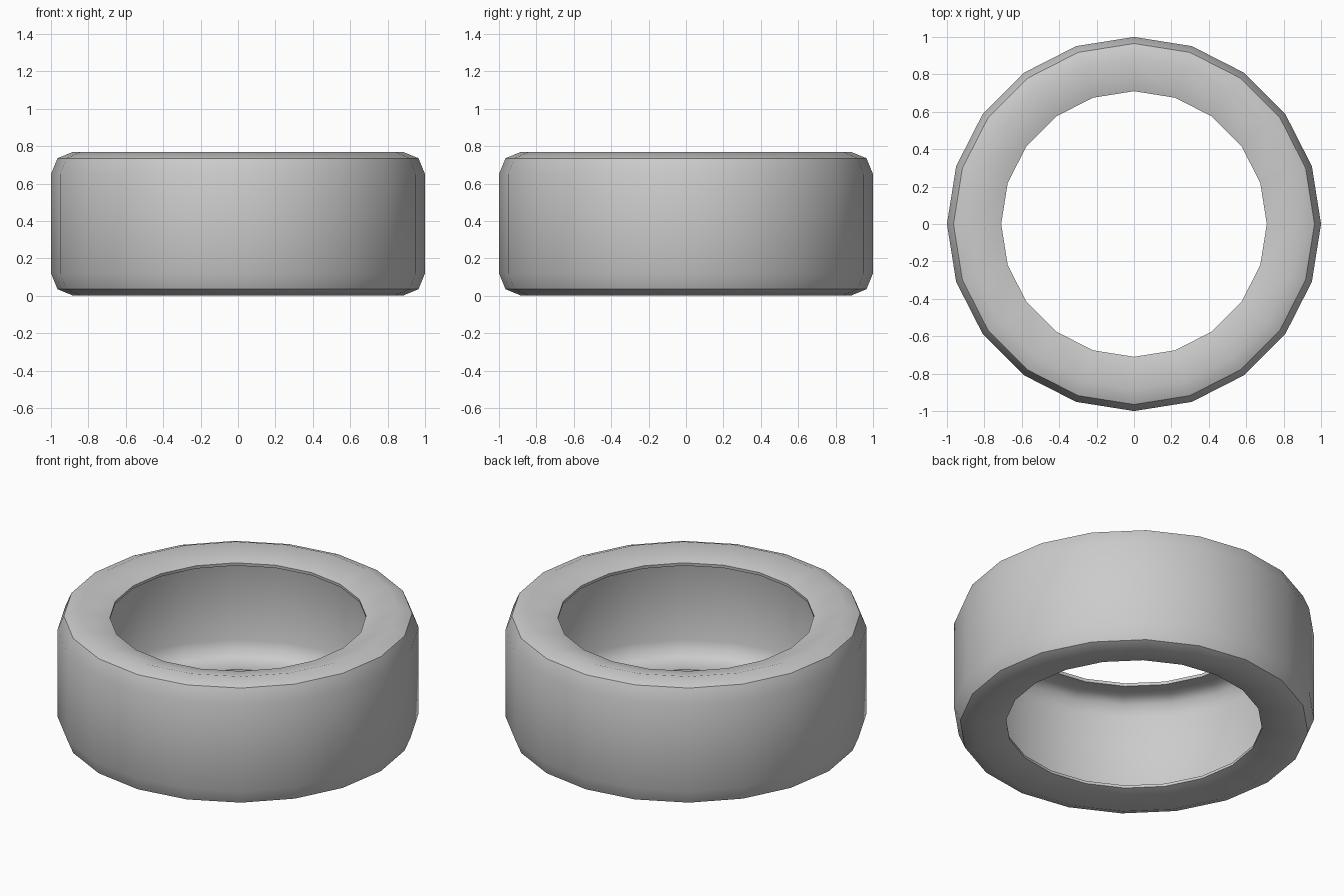
import bpy, bmesh, math

if "Cube" in bpy.data.objects:
    bpy.data.objects.remove(bpy.data.objects["Cube"])

SIDES = 20
HEIGHT = 0.77

# Lower half of the hollow tyre section: (radius, z), from outer tread round the lip to the inner wall
outer = [(1.0, 0.12), (0.965, 0.035), (0.885, 0.002), (0.71, 0.05)]
inner = [(0.712, 0.068), (0.83, 0.06), (0.88, 0.09), (0.905, 0.16)]
lower = outer + inner
upper = [(r, HEIGHT - z) for r, z in reversed(lower)]
section = lower + upper

# Spin the closed section around z
bm = bmesh.new()
verts = [bm.verts.new((r, 0, z)) for r, z in section]
edges = [bm.edges.new((verts[i], verts[(i + 1) % len(verts)])) for i in range(len(verts))]
bmesh.ops.spin(bm, geom=verts + edges, cent=(0, 0, 0), axis=(0, 0, 1),
               angle=math.tau, steps=SIDES, use_merge=False)
bmesh.ops.remove_doubles(bm, verts=bm.verts, dist=1e-4)
bmesh.ops.recalc_face_normals(bm, faces=bm.faces)

mesh = bpy.data.meshes.new("tyre")
bm.to_mesh(mesh)
bm.free()
tyre = bpy.data.objects.new("tyre", mesh)
bpy.context.collection.objects.link(tyre)

# Smooth rubber with crisp shoulder and lip edges
bpy.context.view_layer.objects.active = tyre
tyre.select_set(True)
bpy.ops.object.shade_smooth_by_angle(angle=math.radians(42))
